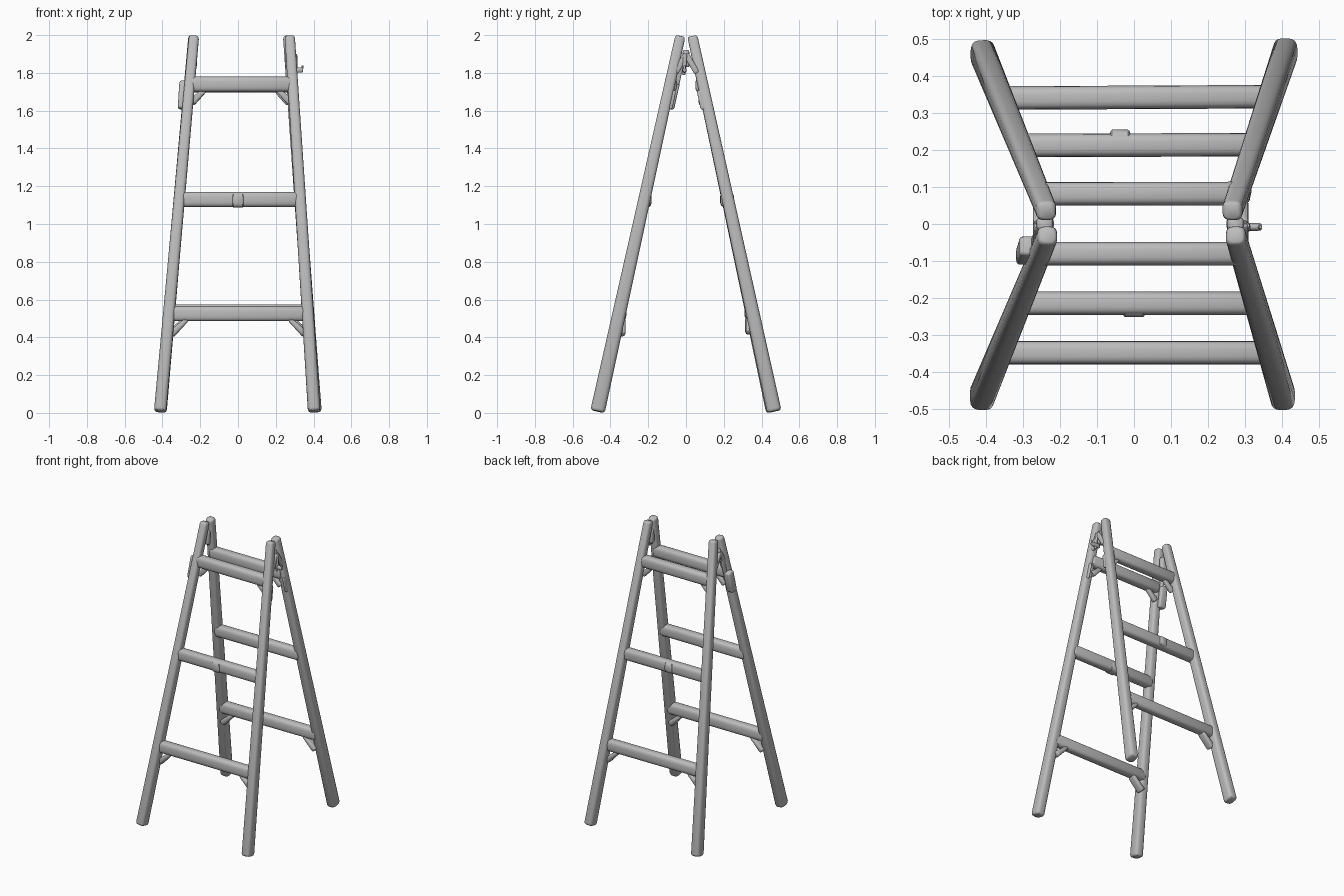
import bpy, bmesh, math
from mathutils import Vector

cube = bpy.data.objects.get("Cube")
if cube:
    bpy.data.objects.remove(cube, do_unlink=True)

grey = bpy.data.materials.new("weathered_grey")
grey.use_nodes = True
colour = (0.5, 0.5, 0.5, 1)
grey.diffuse_color = colour
grey.node_tree.nodes["Principled BSDF"].inputs["Base Color"].default_value = colour


def beam(name, start, end, size_a, size_b, power=3.2, cap=0.012, sides=20):
    """Tapered bar with a rounded-square section and softened ends.
    Sizes are (across, deep) at the start and at the end."""
    a, b = Vector(start), Vector(end)
    d = (b - a).normalized()
    side = Vector((1, 0, 0)) if abs(d.x) < 0.8 else Vector((0, 1, 0))
    u = (side - d * side.dot(d)).normalized()
    v = d.cross(u)
    length = (b - a).length
    stations = [(0, .7), (cap * .3, .9), (cap, 1),
                (length - cap, 1), (length - cap * .3, .9), (length, .7)]
    bm = bmesh.new()
    rings = []
    for dist, shrink in stations:
        t = dist / length
        w, h = [(p + (q - p) * t) * shrink / 2 for p, q in zip(size_a, size_b)]
        ring = []
        for i in range(sides):
            ang = math.tau * (i + .5) / sides
            c, s = math.cos(ang), math.sin(ang)
            x = math.copysign(abs(c) ** (2 / power), c) * w
            y = math.copysign(abs(s) ** (2 / power), s) * h
            ring.append(bm.verts.new(a + d * dist + u * x + v * y))
        rings.append(ring)
    for r, q in zip(rings, rings[1:]):
        for i in range(sides):
            j = (i + 1) % sides
            bm.faces.new((r[i], r[j], q[j], q[i]))
    bm.faces.new(rings[0][::-1])
    bm.faces.new(rings[-1])
    mesh = bpy.data.meshes.new(name)
    bm.to_mesh(mesh)
    bm.free()
    obj = bpy.data.objects.new(name, mesh)
    mesh.materials.append(grey)
    bpy.context.collection.objects.link(obj)
    bpy.ops.object.select_all(action='DESELECT')
    obj.select_set(True)
    bpy.context.view_layer.objects.active = obj
    bpy.ops.object.shade_smooth_by_angle(angle=math.radians(40))
    return obj


# Four splayed legs: foot and top of each
legs = {
    "front_right_leg": ((-.412, -.468, .008), (-.233, -.030, 1.994)),
    "front_left_leg": ((.403, -.468, .008), (.274, -.030, 1.994)),
    "back_right_leg": ((-.410, .462, .008), (-.236, .034, 1.994)),
    "back_left_leg": ((.410, .467, .008), (.265, .034, 1.994)),
}
for name, (foot, top) in legs.items():
    beam(name, foot, top, (.066, .078), (.054, .054), cap=.015)


def on_leg(name, z):
    foot, top = map(Vector, legs[name])
    return foot.lerp(top, (z - foot.z) / (top.z - foot.z))


# Three rungs on each side, with fillet braces beneath some of them
for face, heights in (("front", (.525, 1.13, 1.74)), ("back", (.535, 1.13, 1.735))):
    for label, z in zip(("lower", "middle", "upper"), heights):
        r = on_leg(face + "_right_leg", z)
        l = on_leg(face + "_left_leg", z)
        inward = Vector((0, .006 if face == "front" else -.008, 0))
        beam(f"{face}_{label}_rung", r + inward, l + inward, (.064, .08), (.064, .08))
        if label == "middle":
            continue
        depth = .055 if label == "lower" else .03
        reach = .055 if label == "lower" else .04
        for tag, p, s in (("right", r, 1), ("left", l, -1)):
            low = p + Vector((s * .012, inward.y, -reach - .055))
            high = p + Vector((s * (reach + .04), inward.y, -.03))
            beam(f"{face}_{label}_{tag}_brace", low, high, (.04, depth), (.025, depth))

# Wrapped clamps on the middle rungs
beam("front_rung_clamp", (-.03, -.217, 1.126), (.03, -.217, 1.126), (.07, .078), (.07, .078), cap=.006)
beam("back_rung_clamp", (-.065, .222, 1.13), (-.01, .222, 1.13), (.066, .07), (.066, .07), cap=.006)

# Catch block on the outside of the front right leg
beam("catch_block", (-.292, -.088, 1.61), (-.285, -.058, 1.755), (.055, .05), (.05, .055), power=5)
beam("catch_arm", (-.268, -.05, 1.74), (-.258, -.02, 1.88), (.02, .03), (.02, .03))

# Hinge straps joining the leg pairs at the top
for tag, x in (("right", -.262), ("left", .298)):
    for part, y in (("front", -.055), ("back", .058)):
        beam(f"{tag}_{part}_hinge_strap", (x, y, 1.80), (x, 0, 1.90), (.022, .03), (.022, .03))
    inner = x * .92
    beam(f"{tag}_hinge_block", (inner, 0, 1.83), (inner, 0, 1.92), (.05, .04), (.045, .035))
    # Screw heads and mounting plates lower on the legs
    for part, y in (("front", -.095), ("back", .10)):
        out = .012 * (1 if x > 0 else -1)
        beam(f"{tag}_{part}_plate", (x + out, y, 1.61), (x + out * .6, y * .78, 1.71),
             (.016, .045), (.016, .045))

# Hanging locking hook beside the left hinge
beam("locking_pin", (.28, -.008, 1.815), (.345, -.008, 1.815), (.02, .03), (.022, .028), power=2)
beam("hook_tip", (.338, -.008, 1.805), (.342, -.008, 1.84), (.012, .014), (.01, .012), power=2, cap=.004)
beam("hook_shank", (.308, -.012, 1.79), (.306, -.004, 1.90), (.016, .02), (.016, .02), power=2)
